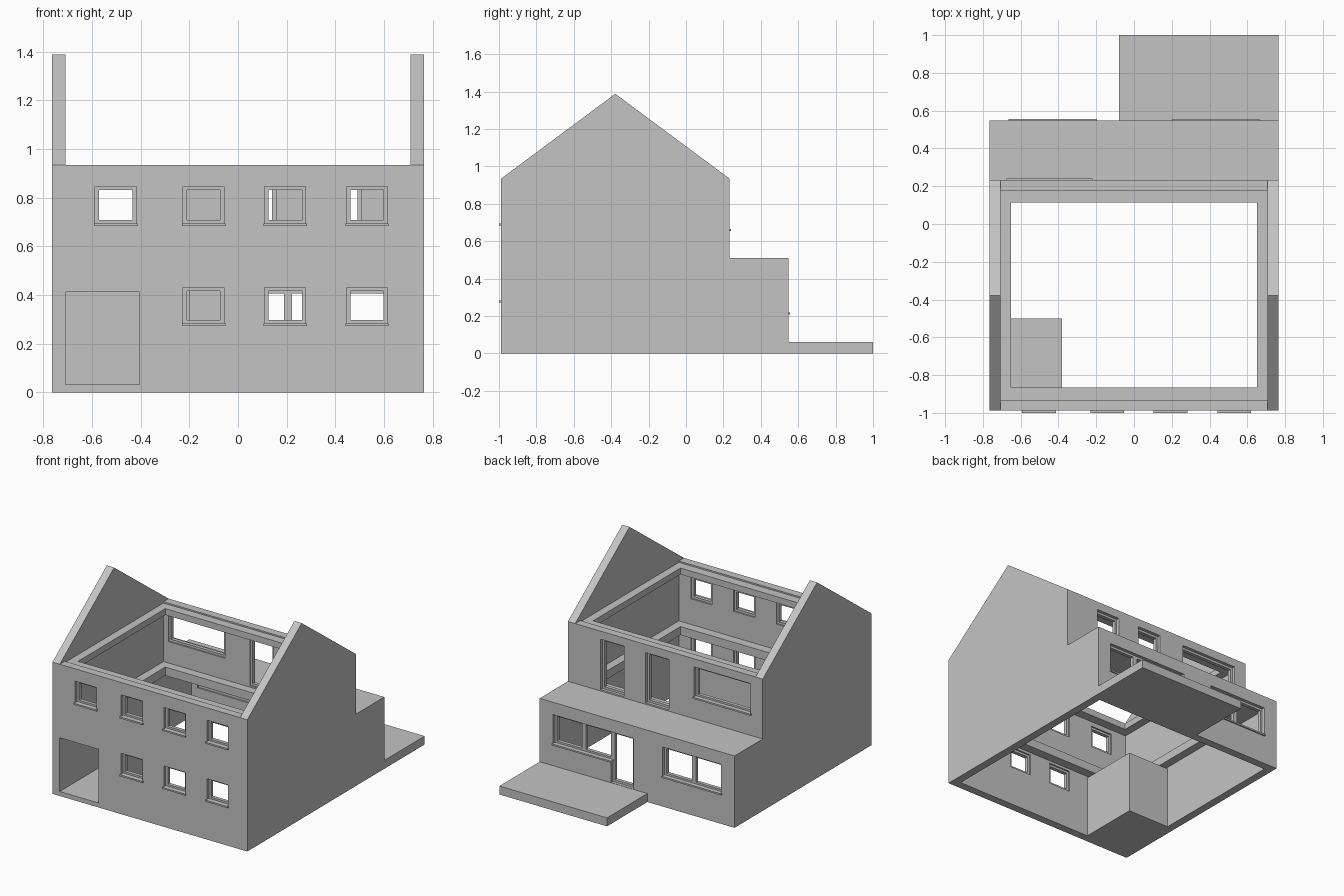
import bpy, bmesh

if "Cube" in bpy.data.objects:
    bpy.data.objects.remove(bpy.data.objects["Cube"])

grey = bpy.data.materials.new("plain_grey")
grey.diffuse_color = (0.55, 0.55, 0.55, 1)
grey.use_nodes = True
grey.node_tree.nodes["Principled BSDF"].inputs["Base Color"].default_value = grey.diffuse_color

# Main dimensions
W, T = 0.765, 0.057            # half width, wall thickness
IN = W - T                     # inside face of the side walls
FRONT, BACK, EXT = -0.988, 0.232, 0.548
EAVES, RIDGE, ROOF = 0.935, 1.388, 0.51
BAR = 0.016                    # frame bar width


def finish(name, bm):
    bmesh.ops.recalc_face_normals(bm, faces=bm.faces)
    me = bpy.data.meshes.new(name)
    bm.to_mesh(me)
    bm.free()
    me.materials.append(grey)
    ob = bpy.data.objects.new(name, me)
    bpy.context.collection.objects.link(ob)
    return ob


def extrude(bm, vec):
    geo = bmesh.ops.extrude_face_region(bm, geom=bm.faces[:])["geom"]
    verts = [g for g in geo if isinstance(g, bmesh.types.BMVert)]
    bmesh.ops.translate(bm, verts=verts, vec=vec)


def panel(name, rect, lo, depth, holes=(), flat=False):
    """Slab with rectangular holes: upright (x, z) along y, or flat (x, y) along z."""
    u0, u1, v0, v1 = rect
    us = sorted({u0, u1} | {u for h in holes for u in h[:2]})
    vs = sorted({v0, v1} | {v for h in holes for v in h[2:]})
    bm = bmesh.new()
    grid = {}

    def vert(u, v):
        if (u, v) not in grid:
            grid[u, v] = bm.verts.new((u, v, lo) if flat else (u, lo, v))
        return grid[u, v]

    for a, b in zip(us, us[1:]):
        for c, d in zip(vs, vs[1:]):
            mu, mv = (a + b) / 2, (c + d) / 2
            if any(h[0] < mu < h[1] and h[2] < mv < h[3] for h in holes):
                continue
            bm.faces.new([vert(a, c), vert(b, c), vert(b, d), vert(a, d)])
    extrude(bm, (0, 0, depth) if flat else (0, depth, 0))
    return finish(name, bm)


def box(name, x0, x1, y0, y1, z0, z1):
    return panel(name, (x0, x1, y0, y1), z0, z1 - z0, flat=True)


def frame(name, hole, y, split=None):
    """Unglazed frame inside an opening, optionally with a mullion."""
    x0, x1, z0, z1 = hole
    edges = [x0, x1] if split is None else [x0, split, x1]
    panes = [(a + BAR, b - BAR, z0 + BAR, z1 - BAR) for a, b in zip(edges, edges[1:])]
    panel(name, hole, y, 0.025, panes)


def sill(name, hole, y0, y1):
    box(name, hole[0] - 0.005, hole[1] + 0.005, y0, y1, hole[2] - 0.008, hole[2] + 0.003)


# Side walls with gable and low rear extension
profile = [(FRONT, 0), (EXT, 0), (EXT, ROOF), (BACK, ROOF), (BACK, EAVES),
           ((FRONT + BACK) / 2, RIDGE), (FRONT, EAVES)]
for name, x in (("left_gable_wall", -W), ("right_gable_wall", IN)):
    bm = bmesh.new()
    bm.faces.new([bm.verts.new((x, y, z)) for y, z in profile])
    extrude(bm, (T, 0, 0))
    finish(name, bm)

# Front wall with two rows of windows and the porch opening
upper_x = [(-0.587, -0.418), (-0.226, -0.057), (0.109, 0.278), (0.447, 0.614)]
front_windows = [(a, b, 0.692, 0.847) for a, b in upper_x]
front_windows += [(a, b, 0.281, 0.432) for a, b in upper_x[1:]]
porch = (-IN, -0.405, 0.032, 0.413)
panel("front_wall", (-IN, IN, 0, EAVES), FRONT, T, front_windows + [porch])
for i, h in enumerate(front_windows):
    frame(f"front_window_frame_{i}", h, FRONT + 0.022)
    sill(f"front_sill_{i}", h, -1.0, FRONT + 0.022)

# Porch recess shell behind the front wall
PX, PY, PZ = -0.38, -0.5, 0.44
yf = FRONT + T
box("porch_floor", -IN, PX, yf, PY, 0, porch[2])
box("porch_ceiling", -IN, PX, yf, PY, porch[3], PZ)
box("porch_side_wall", porch[1], PX, yf, PY, porch[2], porch[3])
box("porch_back_wall", -IN, porch[1], PY - 0.027, PY, porch[2], porch[3])

# Upper rear wall with two balcony doors and a wide window
doors = [(0.325, 0.507, 0.52, 0.877), (-0.03, 0.156, 0.52, 0.877)]
wide = (-0.67, -0.225, 0.662, 0.877)
panel("upper_back_wall", (-IN, IN, ROOF - 0.06, EAVES), BACK - T, T, doors + [wide])
for i, h in enumerate(doors):
    frame(f"balcony_door_frame_{i}", h, BACK - 0.047)
frame("upper_back_window_frame", wide, BACK - 0.047)
sill("upper_back_sill", wide, BACK - 0.022, BACK + 0.009)

# Extension rear wall with paired windows and the patio door
ext_windows = [(0.206, 0.66, 0.215, 0.422), (-0.66, -0.2, 0.215, 0.422)]
patio_door = (0.03, 0.206, 0.062, 0.422)
panel("extension_back_wall", (-IN, IN, 0, ROOF - 0.06), EXT - T, T,
      ext_windows + [patio_door])
for i, h in enumerate(ext_windows):
    frame(f"extension_window_frame_{i}", h, EXT - 0.047, (h[0] + h[1]) / 2)
    sill(f"extension_sill_{i}", h, EXT - 0.022, EXT + 0.009)
frame("patio_door_frame", patio_door, EXT - 0.047)

# Floor ledge running into the extension roof, and the ledge below the eaves
well = (-0.65, 0.65, -0.866, 0.113)
panel("floor_ledge_and_terrace", (-IN, IN, yf, BACK - T), ROOF - 0.06, 0.06, [well], flat=True)
box("terrace_roof", -IN, IN, BACK, EXT, ROOF - 0.06, ROOF)
panel("eaves_ledge", (-IN, IN, yf, BACK - T), 0.88, 0.045, [well], flat=True)

# Raised patio slab
box("patio", -0.08, W, EXT, 1.0, 0, 0.06)
